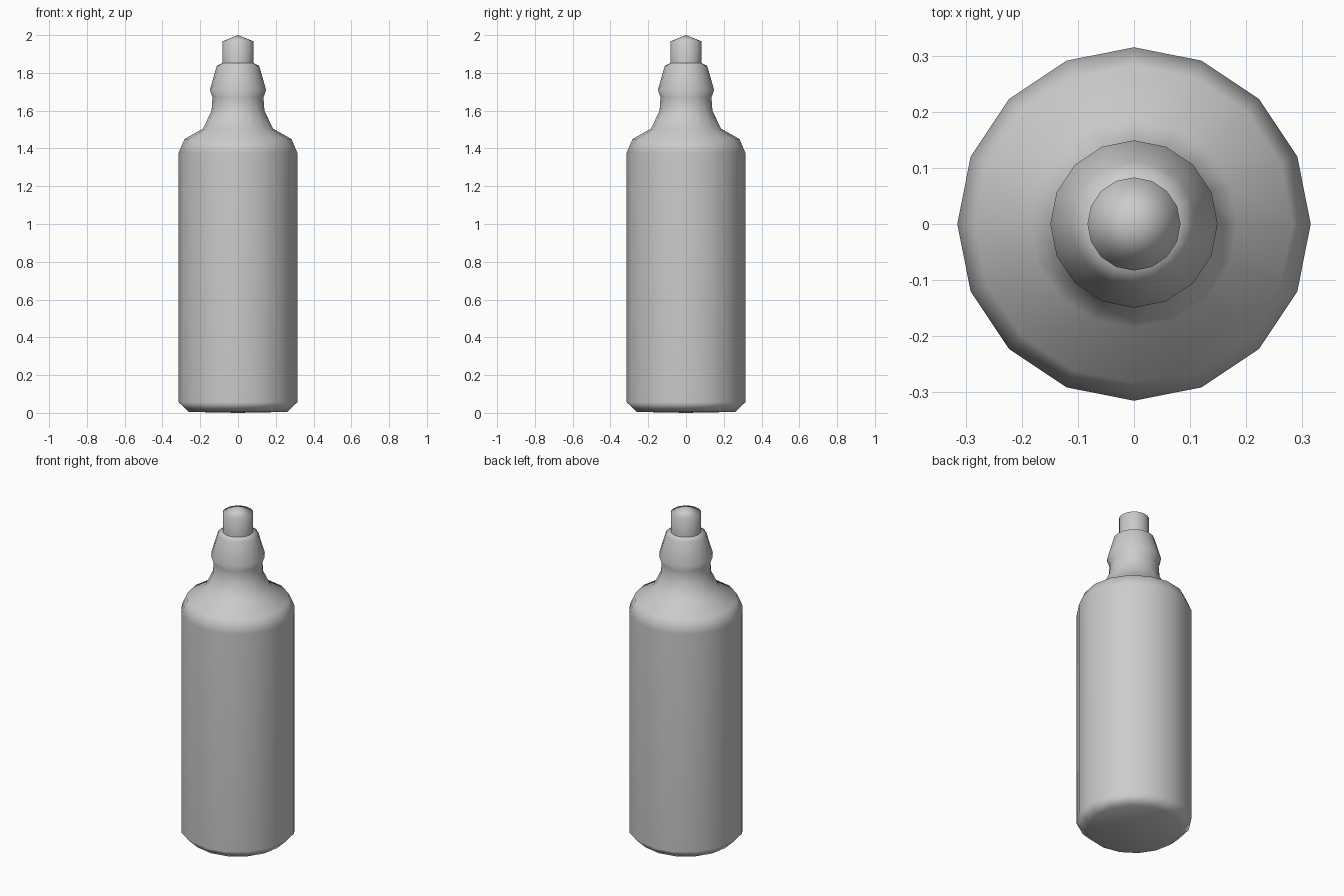
import bpy, bmesh
from math import tau, cos, sin

SIDES = 16

cube = bpy.data.objects.get("Cube")
if cube:
    bpy.data.objects.remove(cube, do_unlink=True)

grey = bpy.data.materials.new("plain grey")
grey.use_nodes = True
grey.diffuse_color = (0.6, 0.6, 0.6, 1)
grey.node_tree.nodes["Principled BSDF"].inputs["Base Color"].default_value = (0.6, 0.6, 0.6, 1)


def lathe(name, profile):
    """Turn a (radius, height) profile, listed bottom to top, around z."""
    bm = bmesh.new()
    rings = []
    for r, z in profile:
        if r == 0:
            rings.append([bm.verts.new((0, 0, z))] * SIDES)
        else:
            rings.append([bm.verts.new((r * cos(tau * i / SIDES), r * sin(tau * i / SIDES), z))
                          for i in range(SIDES)])
    for low, high in zip(rings, rings[1:]):
        for i in range(SIDES):
            j = (i + 1) % SIDES
            corners = dict.fromkeys((low[i], low[j], high[j], high[i]))
            bm.faces.new(list(corners)).smooth = True
    mesh = bpy.data.meshes.new(name)
    bm.to_mesh(mesh)
    bm.free()
    mesh.materials.append(grey)
    obj = bpy.data.objects.new(name, mesh)
    bpy.context.collection.objects.link(obj)
    # Keep the long walls evenly shaded
    obj.modifiers.new("even shading", "WEIGHTED_NORMAL")
    return obj


# Body, shoulder, neck and flared collar
lathe("bottle", [(0, 0), (0.26, 0.005), (0.315, 0.057), (0.315, 1.375),
                 (0.283, 1.45), (0.185, 1.505), (0.14, 1.6), (0.135, 1.67),
                 (0.149, 1.71), (0.112, 1.838), (0.083, 1.852)])

# Nozzle with a shallow conical tip
lathe("nozzle", [(0.083, 1.852), (0.083, 1.967), (0, 2)])
